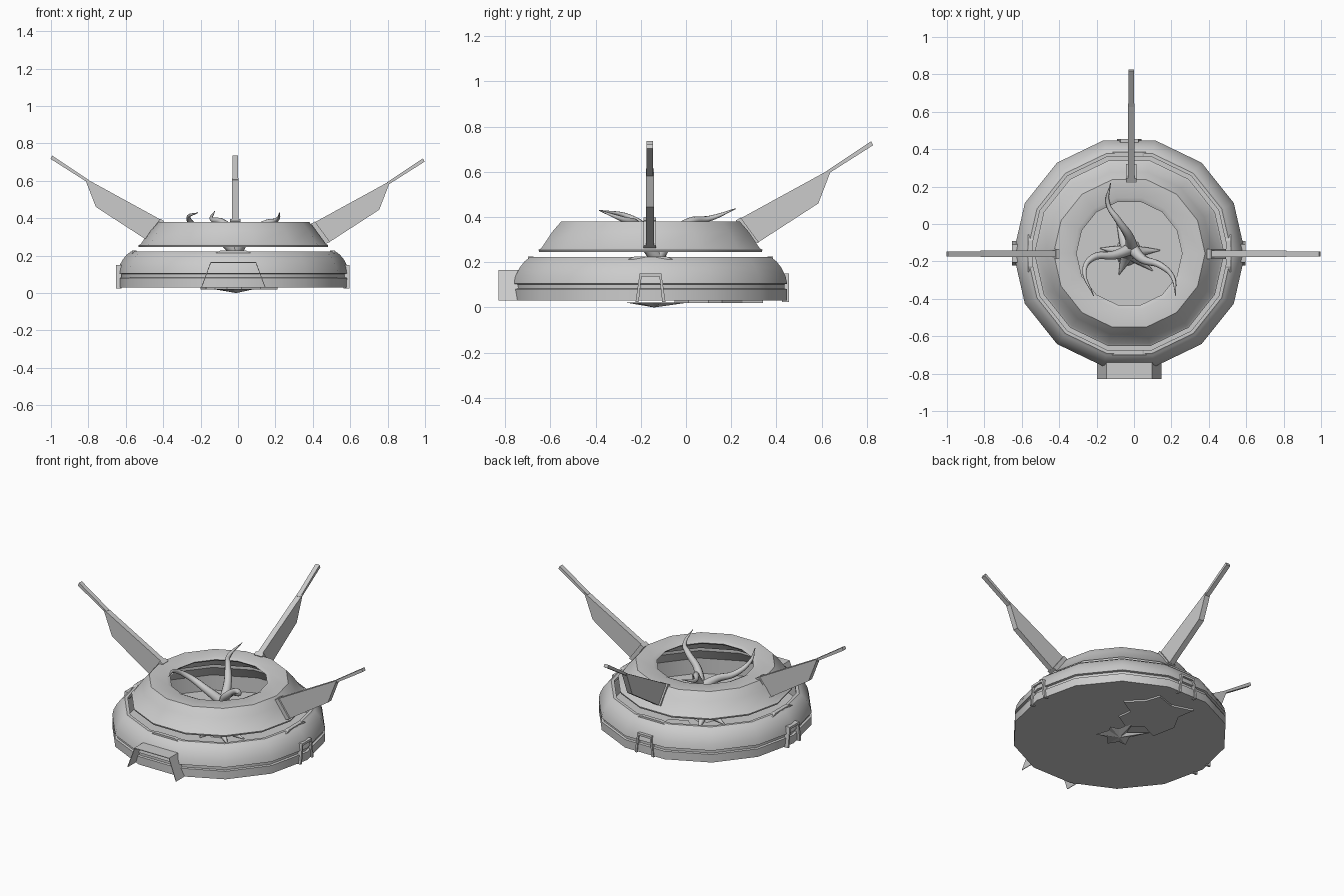
import bpy, bmesh
from math import pi, cos, sin
from mathutils import Matrix, Vector

if "Cube" in bpy.data.objects:
    bpy.data.objects.remove(bpy.data.objects["Cube"])

CX, CY = -0.025, -0.157   # axis of the round body
SIDES = 14


def make(name, bm, smooth=True):
    bmesh.ops.recalc_face_normals(bm, faces=bm.faces)
    me = bpy.data.meshes.new(name)
    bm.to_mesh(me)
    bm.free()
    ob = bpy.data.objects.new(name, me)
    bpy.context.collection.objects.link(ob)
    if smooth:
        bpy.ops.object.select_all(action='DESELECT')
        ob.select_set(True)
        bpy.context.view_layer.objects.active = ob
        bpy.ops.object.shade_smooth_by_angle(angle=pi / 6)
    return ob


def lathe(name, profile, closed=True):
    """Revolve (radius, z) points around the body axis."""
    bm = bmesh.new()
    rings = [[bm.verts.new((CX + r * cos(2 * pi * i / SIDES), CY + r * sin(2 * pi * i / SIDES), z))
              for i in range(SIDES)] for r, z in profile]
    pairs = list(zip(rings, rings[1:]))
    if closed:
        pairs.append((rings[-1], rings[0]))
    else:
        bm.faces.new(rings[0])
        bm.faces.new(rings[-1])
    for a, b in pairs:
        for i in range(SIDES):
            j = (i + 1) % SIDES
            bm.faces.new((a[i], a[j], b[j], b[i]))
    return make(name, bm)


def slab(name, pts, width, matrix):
    """Extrude an (x, z) outline symmetrically along y, then place it."""
    bm = bmesh.new()
    f = bm.faces.new([bm.verts.new((x, -width / 2, z)) for x, z in pts])
    r = bmesh.ops.extrude_face_region(bm, geom=[f])
    bmesh.ops.translate(bm, vec=(0, width, 0),
                        verts=[v for v in r['geom'] if isinstance(v, bmesh.types.BMVert)])
    bm.transform(matrix)
    return make(name, bm, False)


def tube(name, pts, radii):
    cu = bpy.data.curves.new(name, 'CURVE')
    cu.dimensions = '3D'
    cu.bevel_depth = 1.0
    cu.bevel_resolution = 2
    cu.resolution_u = 6
    cu.use_fill_caps = True
    sp = cu.splines.new('BEZIER')
    sp.bezier_points.add(len(pts) - 1)
    for bp, p, r in zip(sp.bezier_points, pts, radii):
        bp.co = p
        bp.radius = r
        bp.handle_left_type = bp.handle_right_type = 'AUTO'
    ob = bpy.data.objects.new(name, cu)
    bpy.context.collection.objects.link(ob)
    bpy.ops.object.select_all(action='DESELECT')
    ob.select_set(True)
    bpy.context.view_layer.objects.active = ob
    bpy.ops.object.convert(target='MESH')
    bpy.ops.object.shade_smooth()


# Lower bowl with a groove, and a hollow inside
lathe("lower_bowl", [(0.50, 0.033), (0.59, 0.033), (0.59, 0.13), (0.53, 0.205), (0.53, 0.222),
                     (0.548, 0.222), (0.56, 0.212), (0.57, 0.205), (0.592, 0.178), (0.612, 0.14),
                     (0.62, 0.105), (0.607, 0.102), (0.607, 0.084), (0.62, 0.081),
                     (0.62, 0.03), (0.50, 0.03)])
lathe("floor_plate", [(0.60, 0.03), (0.60, 0.034)], closed=False)

# Upper dome ring with a round opening
lathe("upper_dome", [(0.505, 0.245), (0.508, 0.255), (0.495, 0.262), (0.445, 0.335), (0.405, 0.38),
                     (0.305, 0.381), (0.282, 0.37), (0.30, 0.355), (0.39, 0.355),
                     (0.43, 0.32), (0.48, 0.245)])

# Three fins with rods: left, right, back
fin = [(0.385, 0.385), (0.805, 0.615), (0.745, 0.46), (0.475, 0.285)]
rod = [(0.79, 0.592), (0.785, 0.606), (0.979, 0.735), (0.987, 0.717)]
mount = [(0.38, 0.385), (0.402, 0.397), (0.482, 0.288), (0.458, 0.278)]
for side, ang, shift, dz in (("right", 0, 0.025, -0.015), ("left", pi, 0, 0), ("back", pi / 2, 0, 0)):
    place = Matrix.Translation((-0.015, -0.16, dz)) @ Matrix.Rotation(ang, 4, 'Z') \
        @ Matrix.Translation((shift, 0, 0))
    slab(side + "_fin", fin, 0.035, place)
    slab(side + "_rod", rod, 0.028, place)
    slab(side + "_fin_mount", mount, 0.055, place)


def arch(name, half, inset, depth, z0, z1, t, radius, ang, smallz=0):
    """Open trapezoid bracket on the rim."""
    outer = [(-half, z0), (-half + inset, z1), (half - inset, z1), (half, z0)]
    inner = [(half - t, z0), (half - inset - t * 0.6, z1 - t), (-half + inset + t * 0.6, z1 - t), (-half + t, z0)]
    m = Matrix.Translation((CX, CY, 0)) @ Matrix.Rotation(ang, 4, 'Z') @ Matrix.Translation((0, -radius, 0))
    slab(name, outer + inner, depth, m)


# Large front bracket and small rim clips
arch("front_bracket", 0.172, 0.05, 0.09, 0.03, 0.165, 0.004, 0.627, 0)
for name, ang, rad in (("right_clip", pi / 2, 0.605), ("back_clip", pi, 0.597), ("left_clip", -pi / 2, 0.612)):
    arch(name, 0.066, 0.018, 0.03, 0.025, 0.15, 0.014, rad, ang)

# Small pads in the gap between bowl and dome
for i in range(4):
    m = Matrix.Translation((CX, CY, 0)) @ Matrix.Rotation(i * pi / 2, 4, 'Z') @ Matrix.Translation((0, -0.53, 0))
    slab("gap_pad", [(-0.1, 0.212), (-0.07, 0.226), (0.07, 0.226), (0.1, 0.212)], 0.025, m)

# Flat jagged patch through the floor, with a shallow lump beneath
star = [(-0.17, 0.03), (-0.06, -0.02), (0.02, 0.05), (0.12, -0.01), (0.11, -0.10), (0.21, -0.16),
        (0.12, -0.25), (0.09, -0.34), (-0.03, -0.30), (-0.16, -0.34), (-0.14, -0.23), (-0.2, -0.12)]
slab("floor_patch", star, 0.02, Matrix.Translation((0, 0, 0.03)) @ Matrix.Rotation(-pi / 2, 4, 'X')
     @ Matrix.Scale(-1, 4, (0, 0, 1)))
bm = bmesh.new()
c = Vector((-0.01, -0.14))
low = bm.verts.new((c.x, c.y, 0.0))
rim = [bm.verts.new((*(c + (Vector(p) - c) * (0.8 if i % 2 == 0 else 0.35)), 0.022)) for i, p in enumerate(star)]
bm.faces.new(rim)
for i in range(len(rim)):
    bm.faces.new((rim[i], rim[(i + 1) % len(rim)], low))
make("patch_underside", bm, False)

# Sprouting trunk with root spikes and three curling tentacles
tube("trunk", [(-0.03, -0.15, 0.03), (-0.03, -0.15, 0.1), (-0.01, -0.13, 0.24)], [0.075, 0.045, 0.033])
for i, p in enumerate([(0.14, -0.14), (0.10, -0.25), (-0.08, -0.27), (-0.18, -0.13), (-0.09, 0.0)]):
    mid = ((p[0] - 0.03) / 2, (p[1] - 0.15) / 2, 0.06)
    tube("root_%d" % (i + 1), [(-0.03, -0.15, 0.10), mid, (*p, 0.035)], [0.04, 0.022, 0.003])
tips = {
    "back_tentacle": [(-0.01, -0.13, 0.22), (-0.03, -0.06, 0.32), (-0.085, 0.02, 0.38),
                      (-0.14, 0.11, 0.395), (-0.125, 0.22, 0.437)],
    "right_tentacle": [(-0.01, -0.13, 0.22), (0.05, -0.19, 0.30), (0.14, -0.22, 0.37),
                       (0.205, -0.28, 0.39), (0.223, -0.385, 0.43)],
    "left_tentacle": [(-0.01, -0.13, 0.22), (-0.10, -0.165, 0.29), (-0.22, -0.18, 0.35),
                      (-0.265, -0.25, 0.40), (-0.215, -0.385, 0.43)],
}
for name, pts in tips.items():
    tube(name, pts, [0.033, 0.024, 0.018, 0.012, 0.002])
